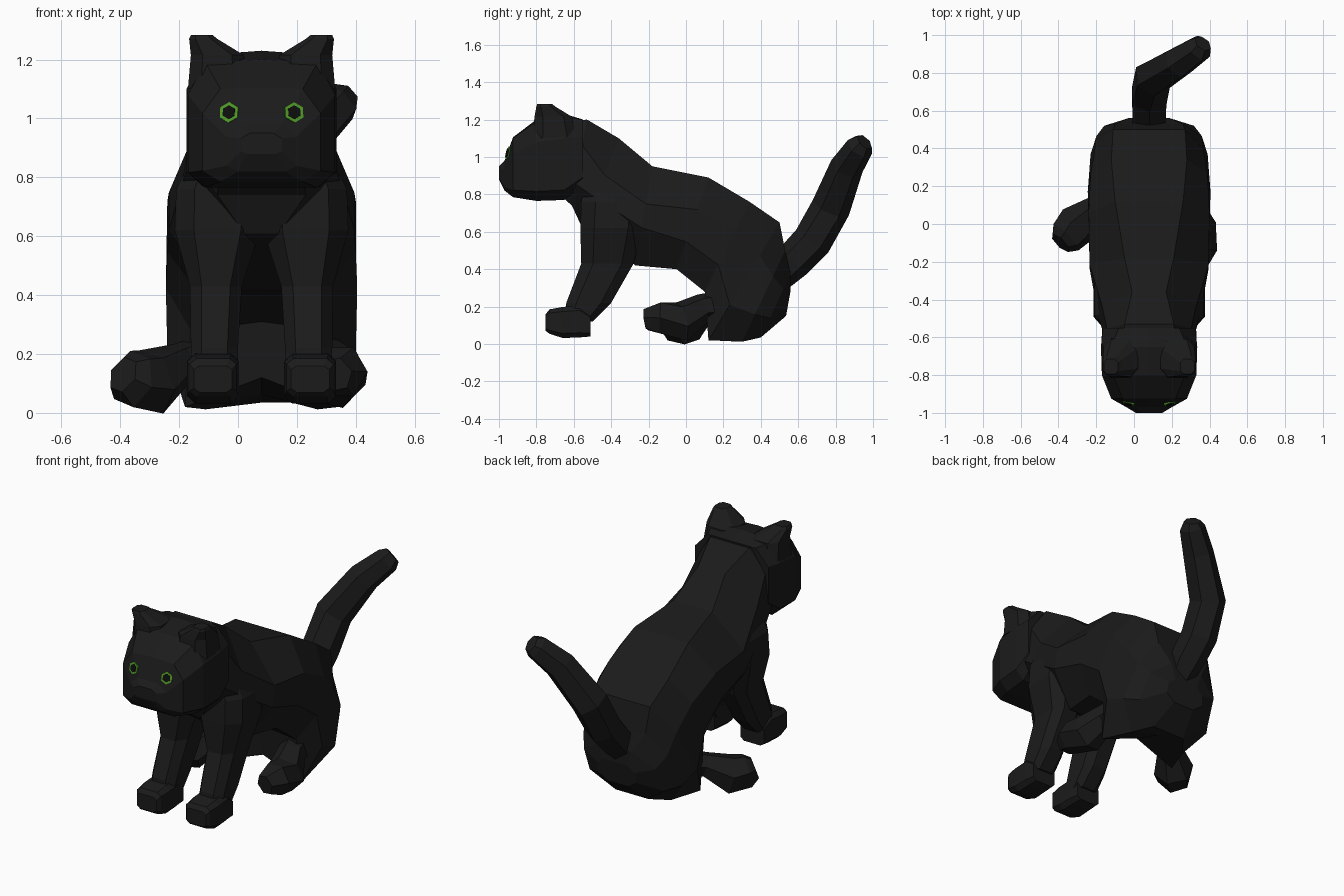
import bpy, bmesh, math
from mathutils import Vector
from mathutils.bvhtree import BVHTree

CX = 0.08  # symmetry plane of the cat


def material(name, rgb):
    m = bpy.data.materials.new(name)
    m.diffuse_color = (*rgb, 1)
    return m


FUR = material("black_fur", (0.011, 0.011, 0.011))
GREEN = material("green_iris", (0.08, 0.32, 0.02))
PUPIL = material("pupil_black", (0.004, 0.004, 0.004))


def loft(name, rings, mat=FUR):
    """Skin equal-count rings of points and cap both ends."""
    bm = bmesh.new()
    vs = [[bm.verts.new(p) for p in r] for r in rings]
    n = len(vs[0])
    for a, b in zip(vs, vs[1:]):
        for i in range(n):
            j = (i + 1) % n
            bm.faces.new((a[i], a[j], b[j], b[i]))
    bm.faces.new(vs[0][::-1])
    bm.faces.new(vs[-1])
    bmesh.ops.recalc_face_normals(bm, faces=bm.faces)
    me = bpy.data.meshes.new(name)
    bm.to_mesh(me)
    bm.free()
    ob = bpy.data.objects.new(name, me)
    bpy.context.collection.objects.link(ob)
    me.materials.append(mat)
    return ob


def section(top, bot, w, wt, wb, lo=0.3, hi=0.75, wh=0.95, crown=0.0, arch=0.0):
    """Ten-point ring between a top and bottom (y, z) point."""
    t, b = Vector((0, *top)), Vector((0, *bot))
    half = [(0, wb), (lo, w), (hi, w * wh), (1, wt)]
    right = [b.lerp(t, k) + Vector((CX + x, 0, 0)) for k, x in half]
    left = [b.lerp(t, k) + Vector((CX - x, 0, 0)) for k, x in half[::-1]]
    return right + [t + Vector((CX, 0, crown))] + left + [b + Vector((CX, 0, arch))]


def tube(name, pts, radii, n=6, turn=0.0):
    """Faceted tube following a path with a radius per point."""
    pts = [Vector(p) for p in pts]
    rings = []
    for i, (p, r) in enumerate(zip(pts, radii)):
        d = pts[min(i + 1, len(pts) - 1)] - pts[max(i - 1, 0)]
        q = Vector((0, 0, 1)).rotation_difference(d.normalized())
        angs = [2 * math.pi * k / n + turn for k in range(n)]
        rings.append([p + q @ Vector((r * math.cos(a), r * math.sin(a), 0)) for a in angs])
    return loft(name, rings)


def block_ring(c, hx, hy, axis="z", k=0.55):
    """Chamfered rectangle around c, lying across the given axis."""
    pts = [(1, -k), (1, k), (k, 1), (-k, 1), (-1, k), (-1, -k), (-k, -1), (k, -1)]
    if axis == "z":
        return [Vector((c[0] + hx * u, c[1] + hy * v, c[2])) for u, v in pts]
    return [Vector((c[0] + hx * u, c[1], c[2] + hy * v)) for u, v in pts]


# Body: neck, back, belly and seated haunches in one skin
loft("body", [section(*r) for r in [
    ((-0.64, 1.18), (-0.70, 0.82), 0.20, 0.14, 0.14),
    ((-0.53, 1.20), (-0.61, 0.74), 0.24, 0.13, 0.15, 0.25, 0.7, 0.93),
    ((-0.36, 1.10), (-0.55, 0.61), 0.27, 0.09, 0.06, 0.35, 0.6, 0.92),
    ((-0.18, 0.95), (-0.27, 0.42), 0.315, 0.13, 0.17, 0.38, 0.62, 1.0),
    ((0.12, 0.89), (-0.05, 0.40), 0.32, 0.18, 0.21, 0.3, 0.65, 1.0),
    ((0.34, 0.76), (0.10, 0.28), 0.325, 0.20, 0.24, 0.3, 0.7, 0.95, 0, 0.03),
    ((0.50, 0.65), (0.12, 0.02), 0.32, 0.19, 0.26, 0.3, 0.72, 0.9, 0, 0.10),
    ((0.53, 0.50), (0.30, 0.012), 0.31, 0.18, 0.19, 0.3, 0.72, 0.9, 0, 0.05),
    ((0.56, 0.38), (0.40, 0.035), 0.25, 0.11, 0.11),
    ((0.56, 0.29), (0.535, 0.15), 0.13, 0.08, 0.07)]])

# Head
head = loft("head", [section((y, hi), (y, lo), w, wt, wb, 0.12, 0.74, 1.0, c)
                     for y, lo, hi, w, wt, wb, c in [
    (-1.00, 0.88, 0.95, 0.07, 0.04, 0.05, 0.0),
    (-0.97, 0.82, 0.98, 0.12, 0.07, 0.08, 0.0),
    (-0.925, 0.785, 1.10, 0.20, 0.14, 0.14, 0.005),
    (-0.80, 0.765, 1.19, 0.25, 0.19, 0.19, 0.01),
    (-0.65, 0.77, 1.215, 0.255, 0.20, 0.20, 0.015),
    (-0.55, 0.85, 1.20, 0.245, 0.16, 0.20, 0.0)]])

# Head surface lookup used to seat the eyes
bm = bmesh.new()
bm.from_mesh(head.data)
surface = BVHTree.FromBMesh(bm)
bm.free()

for s, side in ((-1, "left"), (1, "right")):
    # Ears: wide base to a blunt tip
    loft(side + "_ear", [block_ring((CX + s * x, y, z), hx, hy) for x, y, z, hx, hy in [
        (0.15, -0.70, 1.10, 0.10, 0.12),
        (0.15, -0.71, 1.215, 0.09, 0.10),
        (0.198, -0.75, 1.27, 0.048, 0.05),
        (0.203, -0.755, 1.283, 0.037, 0.04)]])

    # Eyes: six-sided green iris with a raised dark pupil
    hit, normal, *_ = surface.ray_cast(Vector((CX + s * 0.11, -2, 1.02)), Vector((0, 1, 0)))
    for part, r, depth, mat in (("iris", 0.036, 0.004, GREEN), ("pupil", 0.024, 0.007, PUPIL)):
        q = normal.to_track_quat("Z", "Y")
        rings = [[hit + q @ Vector((r * math.cos(a), r * math.sin(a), h))
                  for a in [math.pi * k / 3 + math.pi / 6 for k in range(6)]]
                 for h in (-0.01, depth)]
        loft(f"{side}_{part}", rings, mat)

    # Front legs: broad shoulder tapering to the ankle
    loft(side + "_front_leg", [block_ring((CX + s * x, y, z), hx, hy) for x, y, z, hx, hy in [
        (0.13, -0.40, 0.88, 0.10, 0.14),
        (0.15, -0.39, 0.76, 0.14, 0.17),
        (0.15, -0.40, 0.62, 0.145, 0.165),
        (0.155, -0.42, 0.43, 0.088, 0.14),
        (0.16, -0.52, 0.22, 0.08, 0.12),
        (0.16, -0.575, 0.12, 0.078, 0.075)]])
    loft(side + "_front_paw", [block_ring((CX + s * 0.165, y, z), hx, hz, "y", 0.7) for y, z, hx, hz in [
        (-0.51, 0.10, 0.078, 0.06),
        (-0.57, 0.12, 0.085, 0.085),
        (-0.66, 0.115, 0.088, 0.083),
        (-0.73, 0.12, 0.08, 0.065),
        (-0.75, 0.115, 0.065, 0.045)]])

# Hind feet: one splayed out, one tucked alongside
tube("left_hind_foot", [(-0.06, 0.20, 0.19), (-0.19, 0.09, 0.17), (-0.295, 0.0, 0.105),
                        (-0.36, -0.07, 0.115), (-0.39, -0.10, 0.13)],
     [0.09, 0.07, 0.115, 0.10, 0.065])
tube("right_hind_foot", [(0.26, 0.20, 0.20), (0.29, 0.09, 0.19), (0.33, -0.02, 0.12),
                         (0.345, -0.14, 0.14), (0.33, -0.215, 0.13)],
     [0.09, 0.08, 0.11, 0.095, 0.06])

# Tail: raised and curling to one side
tube("tail", [(0.08, 0.50, 0.36), (0.08, 0.57, 0.44), (0.08, 0.675, 0.55), (0.10, 0.775, 0.73),
              (0.24, 0.86, 0.95), (0.345, 0.93, 1.055), (0.365, 0.955, 1.08)],
     [0.08, 0.10, 0.105, 0.105, 0.09, 0.075, 0.05], turn=math.pi / 6)
